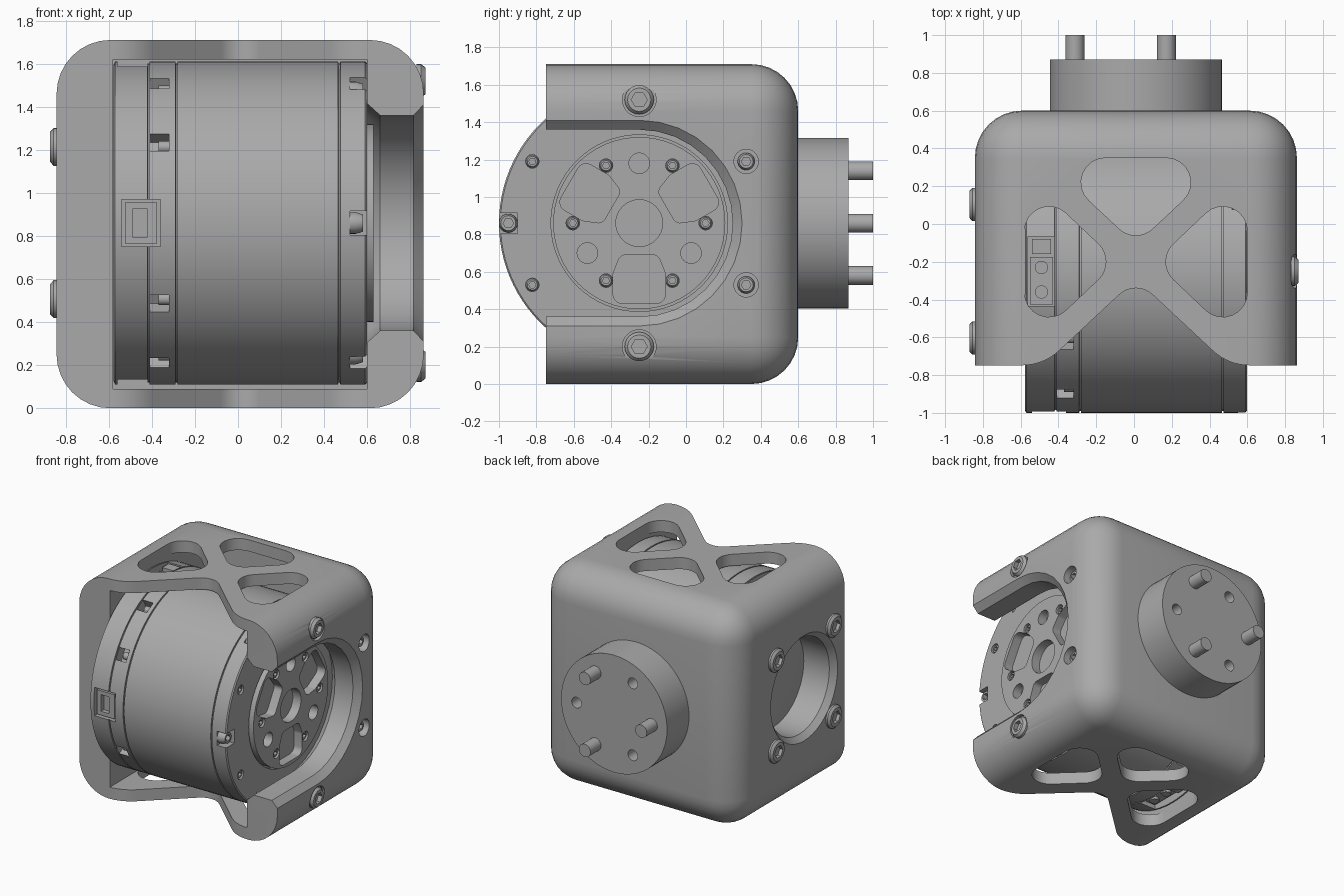
import bpy, bmesh, math
from math import pi, sin, cos, radians
from mathutils import Matrix, Vector

cube = bpy.data.objects.get("Cube")
if cube:
    bpy.data.objects.remove(cube)

grey = bpy.data.materials.new("satin_grey")
grey.use_nodes = True
tone = (0.4, 0.4, 0.4, 1)
grey.diffuse_color = tone
grey.node_tree.nodes["Principled BSDF"].inputs["Base Color"].default_value = tone

CX, CY, CZ = 0.01, -0.25, 0.86      # housing middle and motor axis


def circle(r, n=32, a=0, b=0):
    return [(a + r * cos(2 * pi * i / n), b + r * sin(2 * pi * i / n)) for i in range(n)]


def hexagon(r, n=24, a=0, b=0):
    pts = []
    for i in range(n):
        t = 2 * pi * i / n
        k = r * cos(pi / 6) / cos(t % (pi / 3) - pi / 6)
        pts.append((a + k * cos(t), b + k * sin(t)))
    return pts


def rounded(corners, n=8):
    """Outline from (x, y, fillet radius) corners."""
    out = []
    for i, (x, y, r) in enumerate(corners):
        p = Vector((x, y))
        u = (Vector(corners[i - 1][:2]) - p).normalized()
        v = (Vector(corners[(i + 1) % len(corners)][:2]) - p).normalized()
        if r == 0:
            out.append((x, y))
            continue
        half = u.angle(v) / 2
        mid = p + (u + v).normalized() * r / sin(half)
        s, e = p + u * r / math.tan(half) - mid, p + v * r / math.tan(half) - mid
        sweep = pi - 2 * half
        for k in range(n + 1):
            f = k / n
            q = mid + (s * sin((1 - f) * sweep) + e * sin(f * sweep)) / sin(sweep)
            out.append((q.x, q.y))
    return out


def loft(bm, sections, axis):
    """Join (outline, height) sections into a capped solid along an axis."""
    place = {"X": lambda a, b, h: (h, CY + a, CZ + b),
             "Y": lambda a, b, h: (CX + a, h, CZ + b),
             "Z": lambda a, b, h: (CX + a, b, h)}[axis]
    rings = [[bm.verts.new(place(a, b, h)) for a, b in pts] for pts, h in sections]
    n = len(rings[0])
    faces = [bm.faces.new(rings[0]), bm.faces.new(rings[-1])]
    for lo, hi in zip(rings, rings[1:]):
        for i in range(n):
            j = (i + 1) % n
            faces.append(bm.faces.new((lo[i], lo[j], hi[j], hi[i])))
    bmesh.ops.recalc_face_normals(bm, faces=faces)


def rod(bm, r, h0, h1, axis, a=0, b=0, n=32):
    loft(bm, [(circle(r, n, a, b), h0), (circle(r, n, a, b), h1)], axis)


def socket_screw(bm, r, h0, h1, a, b):
    """Domed screw along X with a hexagonal socket."""
    d = h1 - h0
    loft(bm, [(circle(r, 24, a, b), h0), (circle(r, 24, a, b), h0 + d * 0.5),
              (circle(r * 0.8, 24, a, b), h1), (hexagon(r * 0.55, 24, a, b), h1),
              (hexagon(r * 0.55, 24, a, b), h0 + d * 0.2)], "X")


def radial_box(bm, angle, x0, x1, r0, r1, width, shift=0):
    """Box sitting on the motor rim at an angle round its axis."""
    m = (Matrix.Translation((0, CY, CZ)) @ Matrix.Rotation(radians(angle), 4, "X")
         @ Matrix.Translation(((x0 + x1) / 2, (r0 + r1) / 2, shift))
         @ Matrix.Diagonal((x1 - x0, r1 - r0, width, 1)))
    bmesh.ops.create_cube(bm, size=1, matrix=m)


def polar(r, deg):
    return r * cos(radians(deg)), r * sin(radians(deg))


def finish(name, bm):
    me = bpy.data.meshes.new(name)
    bm.to_mesh(me)
    bm.free()
    me.materials.append(grey)
    ob = bpy.data.objects.new(name, me)
    bpy.context.collection.objects.link(ob)
    return ob


def smooth(ob):
    bpy.ops.object.select_all(action="DESELECT")
    ob.select_set(True)
    bpy.context.view_layer.objects.active = ob
    bpy.ops.object.shade_smooth_by_angle(angle=radians(30))


def cut(ob, bm):
    cutter = finish("cutter", bm)
    cutter.hide_render = True
    mod = ob.modifiers.new("cut", "BOOLEAN")
    mod.operation, mod.solver, mod.object = "DIFFERENCE", "EXACT", cutter
    bpy.context.view_layer.update()
    me = bpy.data.meshes.new_from_object(ob.evaluated_get(bpy.context.evaluated_depsgraph_get()))
    ob.modifiers.clear()
    ob.data = me
    bpy.data.objects.remove(cutter)


# Housing: rounded box, open at the front
bm = bmesh.new()
bmesh.ops.create_cube(bm, size=1, matrix=Matrix.Translation((CX, -0.075, 0.855))
                      @ Matrix.Diagonal((1.705, 1.35, 1.71, 1)))
edges = [e for e in bm.edges if max(v.co.y for v in e.verts) > 0]
bmesh.ops.bevel(bm, geom=edges, offset=0.25, segments=8, profile=0.5, affect="EDGES")
housing = finish("housing", bm)

bm = bmesh.new()                     # motor bay
bmesh.ops.create_cube(bm, size=1, matrix=Matrix.Translation((CX, -0.25, 0.855))
                      @ Matrix.Diagonal((1.18, 1.53, 1.53, 1)))
cut(housing, bm)

bm = bmesh.new()                     # windows and front notch, top and bottom
R = 0.13
side = [(0.59, 0.265, R), (0.1, -0.2, R), (0.59, -0.665, R)]
notch = [(0, -0.292, R), (0.49, -0.748, 0.28), (1, -0.748, 0), (1, -1.2, 0),
         (-1, -1.2, 0), (-1, -0.748, 0), (-0.49, -0.748, 0.28)]
for shape in (side, [(-x, y, r) for x, y, r in side],
              [(-0.49, 0.35, R), (0.49, 0.35, R), (0, -0.108, R)], notch):
    outline = rounded(shape)
    loft(bm, [(outline, -0.1), (outline, 1.8)], "Z")
cut(housing, bm)


def slot(r, n=16):
    arc = [polar(r, -90 + 180 * i / n) for i in range(n + 1)]
    return arc + [(-0.9, r), (-0.9, -r)]


bm = bmesh.new()                     # chamfered slot on one side, bore on the other
loft(bm, [(slot(0.6), 0.55), (slot(0.5), 0.66), (slot(0.5), 0.815), (slot(0.6), 0.91)], "X")
loft(bm, [(circle(0.45, 48), -0.885), (circle(0.37, 48), -0.8), (circle(0.37, 48), -0.5)], "X")
cut(housing, bm)

bm = bmesh.new()                     # screw seats
for ang in (-90, 90):
    rod(bm, 0.09, 0.835, 1, "X", *polar(0.66, ang))
for ang in (-30, 30):
    rod(bm, 0.065, 0.8, 1, "X", *polar(0.66, ang))
cut(housing, bm)
smooth(housing)

bm = bmesh.new()
for ang in (-90, 90):
    socket_screw(bm, 0.078, 0.83, 0.87, *polar(0.66, ang))
for ang in (-30, 30):
    socket_screw(bm, 0.046, 0.79, 0.83, *polar(0.66, ang))
for ang in (45, 135, 225, 315):
    socket_screw(bm, 0.088, -0.84, -0.872, *polar(0.5, ang))
smooth(finish("housing_screws", bm))

# Motor body: turned profile with grooves
bm = bmesh.new()
profile = [(0.735, -0.578), (0.75, -0.57)]
for x in (-0.415, -0.285, 0.47):
    profile += [(0.75, x - 0.005), (0.74, x - 0.004), (0.74, x + 0.004), (0.75, x + 0.005)]
profile += [(0.75, 0.59), (0.742, 0.598)]
loft(bm, [(circle(r, 96), x) for r, x in profile], "X")
motor = finish("motor_body", bm)

bm = bmesh.new()                     # rim pockets, connector bays, face screw holes
for ang in range(0, 360, 30):
    if ang % 90:
        radial_box(bm, ang, -0.408, -0.32, 0.67, 0.8, 0.09)
for ang in range(0, 360, 60):
    radial_box(bm, ang, 0.52, 0.65, 0.65, 0.8, 0.11)
    rod(bm, 0.036, 0.57, 0.7, "X", *polar(0.66, ang + 30), n=16)
radial_box(bm, 180, -0.54, -0.36, 0.69, 0.8, 0.22)
for ang in (90, 270):
    radial_box(bm, ang, -0.56, -0.42, 0.66, 0.8, 0.37)
rod(bm, 0.472, 0.56, 0.7, "X", n=64)
cut(motor, bm)
smooth(motor)

bm = bmesh.new()
for ang in range(0, 360, 60):
    socket_screw(bm, 0.034, 0.565, 0.59, *polar(0.66, ang + 30))
    socket_screw(bm, 0.05, 0.515, 0.58, *polar(0.7, ang))
for ang in range(0, 360, 30):
    if ang % 90:
        rod(bm, 0.028, -0.37, -0.315, "X", *polar(0.705, ang), n=16)
smooth(finish("motor_screws", bm))

# Output disc
bm = bmesh.new()
rod(bm, 0.46, 0.5, 0.63, "X", n=64)
disc = finish("output_disc", bm)
bm = bmesh.new()
rod(bm, 0.125, 0.515, 0.7, "X")
lobe = rounded([(0.17, -0.1, 0.04), (0.27, -0.14, 0.05), (0.43, -0.14, 0.05),
                (0.43, 0.14, 0.05), (0.27, 0.14, 0.05), (0.17, 0.1, 0.04)], 5)
for ang in (30, 150, 270):
    c, s = polar(1, ang)
    turned = [(a * c - b * s, a * s + b * c) for a, b in lobe]
    loft(bm, [(turned, 0.515), (turned, 0.7)], "X")
    rod(bm, 0.055, 0.53, 0.7, "X", *polar(0.32, ang + 60), n=24)
for ang in range(0, 360, 60):
    rod(bm, 0.036, 0.6, 0.7, "X", *polar(0.355, ang), n=24)
cut(disc, bm)
smooth(disc)
bm = bmesh.new()
for ang in range(0, 360, 60):
    socket_screw(bm, 0.034, 0.595, 0.62, *polar(0.355, ang))
smooth(finish("disc_screws", bm))

# Connectors on the motor rim
bm = bmesh.new()
radial_box(bm, 180, -0.525, -0.375, 0.68, 0.735, 0.19)
plug = finish("front_connector", bm)
bm = bmesh.new()
radial_box(bm, 180, -0.49, -0.42, 0.7, 0.8, 0.13)
cut(plug, bm)
bm = bmesh.new()
for ang in (90, 270):
    sign = 1 if ang == 90 else -1
    radial_box(bm, ang, -0.55, -0.43, 0.65, 0.7, 0.25, 0.05 * sign)
    radial_box(bm, ang, -0.54, -0.44, 0.65, 0.725, 0.08, -0.13 * sign)
    for y in (-0.23, -0.36):
        h = CZ + sign * 0.69
        loft(bm, [(circle(0.035, 20, -0.49 - CX, y), h),
                  (circle(0.035, 20, -0.49 - CX, y), h + sign * 0.03)], "Z")
finish("cable_connectors", bm)

# Rear flange with holes and pins
bm = bmesh.new()
rod(bm, 0.456, 0.58, 0.87, "Y", n=64)
flange = finish("rear_flange", bm)
bm = bmesh.new()
for ang in (0, 120, 240):
    rod(bm, 0.042, 0.75, 1, "Y", *polar(0.323, ang), n=24)
cut(flange, bm)
smooth(flange)
bm = bmesh.new()
for ang in (60, 180, 300):
    rod(bm, 0.05, 0.8, 1, "Y", *polar(0.323, ang), n=24)
smooth(finish("flange_pins", bm))
